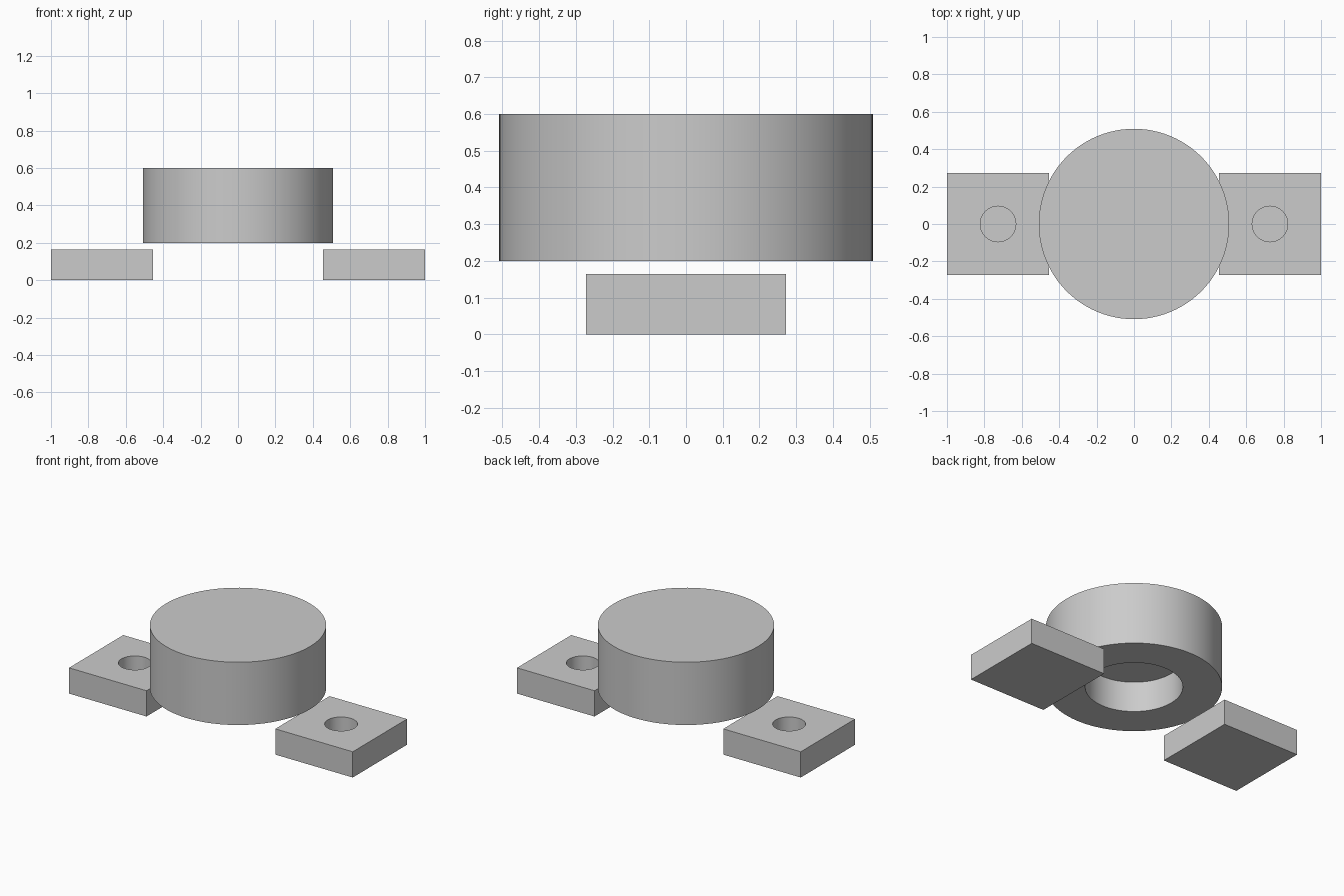
import bpy
import bmesh
import math
from mathutils import Matrix, Vector

default = bpy.data.objects.get("Cube")
if default:
    bpy.data.objects.remove(default, do_unlink=True)

SEGMENTS = 96

grey = bpy.data.materials.new("light_grey")
grey.use_nodes = True
colour = (0.6, 0.6, 0.6, 1)
grey.diffuse_color = colour
grey.node_tree.nodes["Principled BSDF"].inputs["Base Color"].default_value = colour


def add_object(name, bm):
    mesh = bpy.data.meshes.new(name)
    bm.to_mesh(mesh)
    bm.free()
    obj = bpy.data.objects.new(name, mesh)
    bpy.context.collection.objects.link(obj)
    mesh.materials.append(grey)
    return obj


def cylinder(name, radius, bottom, top, x=0):
    bm = bmesh.new()
    bmesh.ops.create_cone(
        bm, cap_ends=True, segments=SEGMENTS, radius1=radius, radius2=radius,
        depth=top - bottom, matrix=Matrix.Translation((x, 0, (bottom + top) / 2)))
    return add_object(name, bm)


def box(name, size, centre):
    bm = bmesh.new()
    matrix = Matrix.Translation(centre) @ Matrix.Diagonal(Vector(size)).to_4x4()
    bmesh.ops.create_cube(bm, size=1, matrix=matrix)
    return add_object(name, bm)


def cut(obj, cutter):
    cutter.hide_render = True
    mod = obj.modifiers.new("hole", "BOOLEAN")
    mod.operation = "DIFFERENCE"
    mod.solver = "EXACT"
    mod.object = cutter
    bpy.ops.object.select_all(action="DESELECT")
    bpy.context.view_layer.objects.active = obj
    obj.select_set(True)
    bpy.ops.object.modifier_apply(modifier=mod.name)
    bpy.data.objects.remove(cutter, do_unlink=True)
    bpy.ops.object.shade_smooth_by_angle(angle=math.radians(30))


# Round cap with a blind recess in its underside
cap = cylinder("round_cap", 0.509, 0.2, 0.6)
cut(cap, cylinder("recess_cutter", 0.282, 0.1, 0.395))

# Square side blocks, each with a blind hole in its top
for side, sign in (("left", 1), ("right", -1)):
    x = sign * 0.727
    block = box(side + "_block", (0.546, 0.546, 0.164), (x, 0, 0.082))
    cut(block, cylinder(side + "_hole_cutter", 0.095, 0.04, 0.25, x))
